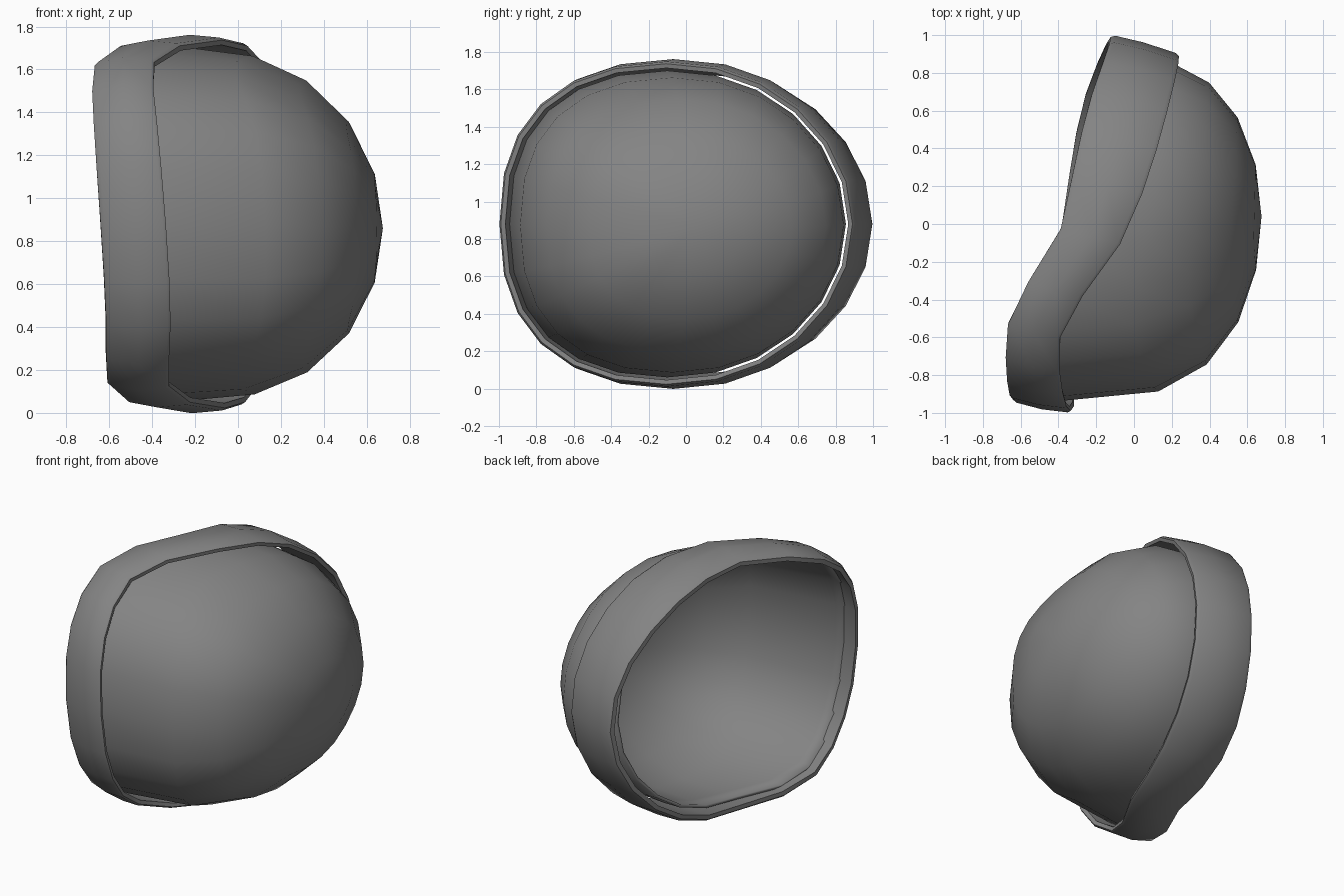
import bpy, bmesh
from math import sin, cos, pi, radians

if "Cube" in bpy.data.objects:
    bpy.data.objects.remove(bpy.data.objects["Cube"])

N = 24          # segments round the opening
ZC = 0.88       # height of the centre


def interp(table, t):
    """Piecewise linear lookup in a list of (position, value)."""
    if t <= table[0][0]:
        return table[0][1]
    for (a, va), (b, vb) in zip(table, table[1:]):
        if t <= b:
            return va + (vb - va) * (t - a) / (b - a)
    return table[-1][1]


# S-shaped sweep of the band seen from above: (y, x) of its two edges
BACK = [(-0.94, -0.64), (-0.58, -0.65), (-0.4, -0.605), (-0.1, -0.40), (0.2, -0.345),
        (0.57, -0.275), (0.75, -0.22), (1.0, -0.12)]
FRONT = [(-1.0, -0.335), (-0.65, -0.37), (-0.5, -0.33), (-0.15, -0.09), (0.0, -0.01),
         (0.4, 0.11), (0.9, 0.24)]


def shear(y, dz):
    """Slight twist of the sweep between its top and bottom halves."""
    return (0.075 if y < 0 else 0.04) * y * dz


def outline(i):
    """Unit egg outline, squarer towards -y and round towards +y."""
    a = 2 * pi * i / N
    c, s = cos(a), sin(a)
    k = 0.92 + 0.06 * c
    u = abs(c) ** k * (1 if c > 0 else -1)
    v = abs(s) ** k * (1 if s > 0 else -1)
    return u - 0.06 * s * s, v


def band_point(i, t, inset):
    """Point on the band; t runs 0 (back edge) to 1 (front edge)."""
    u, v = outline(i)
    bulge = 4 * t * (1 - t)
    y = 0.03 - 0.08 * t + (0.97 - 0.022 * t + 0.012 * bulge - inset) * u
    dz = (0.85 + 0.015 * t + 0.024 * bulge - inset) * v
    x = interp(BACK, y) * (1 - t) + interp(FRONT, y) * t
    return (x + shear(y, dz), y, ZC + dz)


def dome_point(i, phi, t=0.55):
    """Point on the dome from rim (phi 0) towards the apex (90 degrees)."""
    u, v = outline(i)
    y0, z0 = -0.045 + 0.9 * u, 0.82 * v
    x0 = (1 - t) * interp(BACK, y0) + t * interp(FRONT, y0) + shear(y0, z0)
    h = sin(phi) ** (0.9 + (0.1 if u > 0 else 0.4) * u)
    r = cos(phi)
    return (x0 + (0.675 - x0) * h,
            -0.045 + 0.085 * sin(phi) + 0.9 * r * u,
            ZC - 0.02 * sin(phi) + 0.82 * r * v)


grey = bpy.data.materials.new("dark_grey")
grey.diffuse_color = (0.23, 0.23, 0.23, 1)
grey.use_nodes = True
grey.node_tree.nodes["Principled BSDF"].inputs["Base Color"].default_value = grey.diffuse_color


def loft(name, rings, closed=False, apex=None):
    """Bridge equal rings of points into a mesh object."""
    bm = bmesh.new()
    vs = [[bm.verts.new(p) for p in ring] for ring in rings]
    pairs = list(zip(vs, vs[1:])) + ([(vs[-1], vs[0])] if closed else [])
    for a, b in pairs:
        for i in range(N):
            j = (i + 1) % N
            bm.faces.new((a[i], a[j], b[j], b[i]))
    if apex:
        tip = bm.verts.new(apex)
        for i in range(N):
            bm.faces.new((vs[-1][i], vs[-1][(i + 1) % N], tip))
    bmesh.ops.recalc_face_normals(bm, faces=bm.faces)
    me = bpy.data.meshes.new(name)
    bm.to_mesh(me)
    bm.free()
    me.materials.append(grey)
    ob = bpy.data.objects.new(name, me)
    bpy.context.collection.objects.link(ob)
    bpy.ops.object.select_all(action='DESELECT')
    ob.select_set(True)
    bpy.context.view_layer.objects.active = ob
    bpy.ops.object.shade_smooth_by_angle(angle=radians(40))
    return ob


# Rim band: closed cross-section swept round the opening
section = [(0, 0.038), (0, 0.01), (0.06, 0), (0.5, 0), (0.95, 0), (1, 0.008), (0.99, 0.032), (0.5, 0.045)]
loft("rim_band", [[band_point(i, t, d) for i in range(N)] for t, d in section], closed=True)

# Domed lens: thin open shell whose skirt reaches back inside the band
rings = [[dome_point(i, 0, 0.25) for i in range(N)]]
rings += [[dome_point(i, radians(a)) for i in range(N)] for a in (0, 16, 34, 53, 72)]
dome = loft("dome_lens", rings, apex=(0.675, 0.04, ZC - 0.02))
shell = dome.modifiers.new("shell", 'SOLIDIFY')
shell.thickness = 0.02
shell.offset = -1
